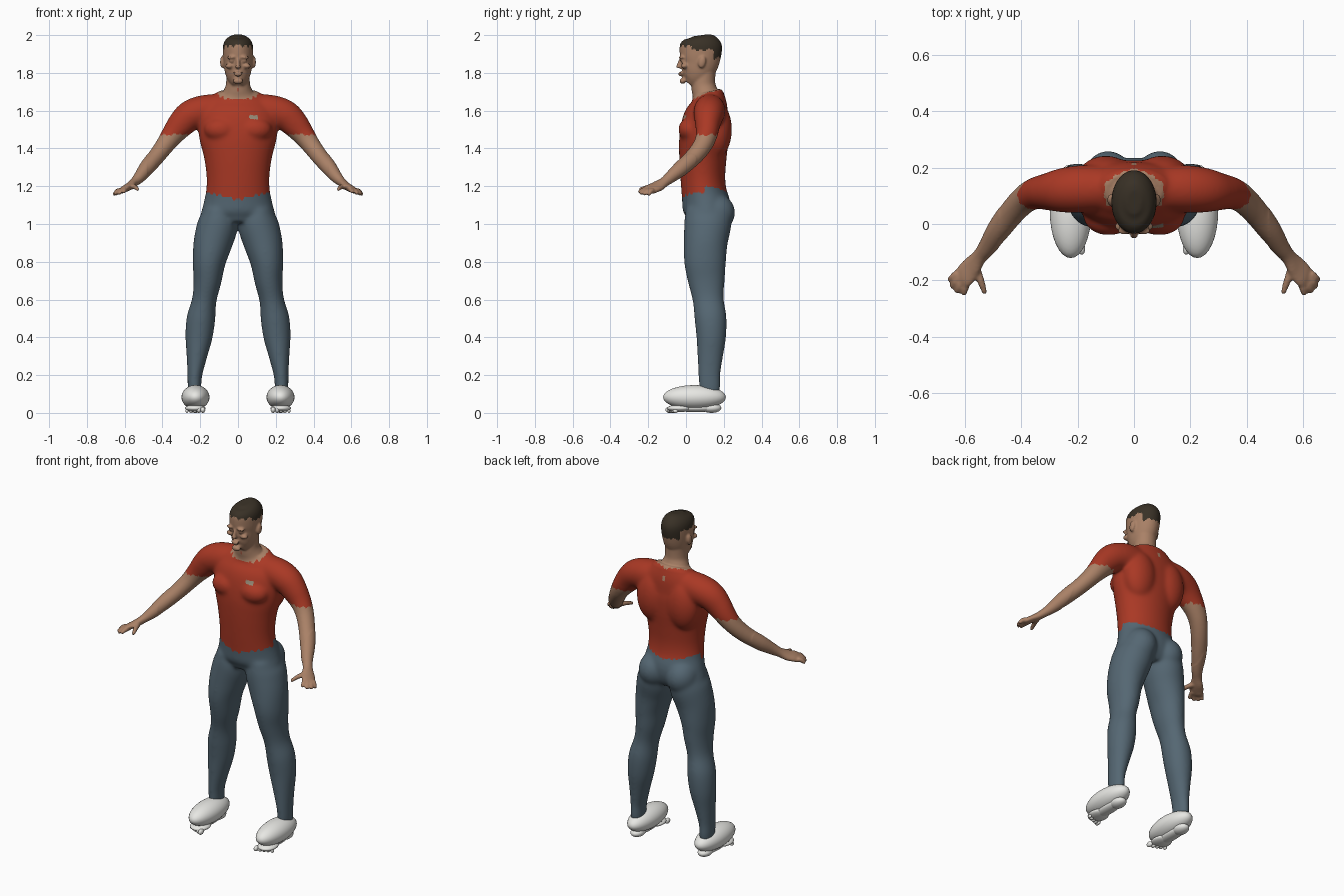
import bpy, bmesh
from math import sin, cos, pi
from mathutils import Vector, Matrix

cube = bpy.data.objects.get("Cube")
if cube:
    bpy.data.objects.remove(cube, do_unlink=True)


def material(name, rgb):
    m = bpy.data.materials.new(name)
    m.use_nodes = True
    m.diffuse_color = (*rgb, 1)
    m.node_tree.nodes["Principled BSDF"].inputs["Base Color"].default_value = (*rgb, 1)
    return m


MATS = {
    "skin": material("skin", (0.40, 0.22, 0.135)),
    "shirt": material("red cloth", (0.40, 0.04, 0.018)),
    "trousers": material("slate cloth", (0.09, 0.135, 0.17)),
    "hair": material("dark hair", (0.04, 0.03, 0.019)),
    "chest_badge": material("badge grey", (0.30, 0.25, 0.18)),
}
WHITE = material("shoe white", (0.80, 0.80, 0.77))


def ellipsoid(bm, centre, radii, tilt=0.0):
    mat = Matrix.Translation(centre) @ Matrix.Rotation(tilt, 4, 'X') @ Matrix.Diagonal((*radii, 1))
    bmesh.ops.create_uvsphere(bm, u_segments=32, v_segments=20, radius=1, matrix=mat)


def loft(bm, rings, steps=5, sides=32):
    """Closed tube through rings of (x, y, z, radius across, radius in depth)."""
    p = [Vector(r) for r in rings]
    p = [p[0] * 2 - p[1]] + p + [p[-1] * 2 - p[-2]]
    line = []
    for a, b, c, d in zip(p, p[1:], p[2:], p[3:]):
        for i in range(steps):
            t = i / steps
            line.append(b + (c - a) * (t / 2) + (a * 2 - b * 5 + c * 4 - d) * (t * t / 2)
                        + (b * 3 - a - c * 3 + d) * (t ** 3 / 2))
    line.append(p[-2])
    loops = []
    for i, q in enumerate(line):
        ahead, behind = line[min(i + 1, len(line) - 1)], line[max(i - 1, 0)]
        tangent = Vector((ahead - behind)[:3]).normalized()
        u = Vector((0, 1, 0)).cross(tangent).normalized()
        v = tangent.cross(u)
        angles = [2 * pi * k / sides for k in range(sides)]
        loops.append([bm.verts.new(Vector(q[:3]) + u * (q[3] * cos(a)) + v * (q[4] * sin(a)))
                      for a in angles])
    for low, high in zip(loops, loops[1:]):
        for k in range(sides):
            n = (k + 1) % sides
            bm.faces.new((low[k], low[n], high[n], high[k]))
    bm.faces.new(loops[0])
    bm.faces.new(loops[-1])


def upright(rows):
    """Rows of (height, left edge, right edge, front, back) as loft rings."""
    return [((l + r) / 2, (f + b) / 2, z, abs(r - l) / 2, (b - f) / 2) for z, l, r, f, b in rows]


def centred(rows):
    return upright([(z, -w, w, f, b) for z, w, f, b in rows])


def finish(bm, name):
    bmesh.ops.recalc_face_normals(bm, faces=bm.faces)
    mesh = bpy.data.meshes.new(name)
    bm.to_mesh(mesh)
    bm.free()
    ob = bpy.data.objects.new(name, mesh)
    bpy.context.collection.objects.link(ob)
    mesh.polygons.foreach_set("use_smooth", [True] * len(mesh.polygons))
    return ob


# Torso, neck and head
bm = bmesh.new()
loft(bm, centred([
    (1.00, .12, .01, .20), (1.05, .19, -.01, .23), (1.10, .185, -.02, .235),
    (1.17, .170, -.024, .215), (1.25, .167, -.030, .208), (1.35, .180, -.036, .215),
    (1.45, .205, -.036, .225), (1.55, .215, -.018, .228), (1.62, .195, .02, .222),
    (1.67, .15, .04, .207), (1.70, .10, .05, .185)]))
loft(bm, centred([
    (1.64, .11, .04, .18), (1.69, .085, .033, .17), (1.73, .066, .028, .157),
    (1.77, .062, .03, .155), (1.85, .06, .05, .16)]))
loft(bm, centred([
    (1.742, .028, -.018, .05), (1.765, .052, -.030, .10), (1.80, .068, -.030, .14),
    (1.85, .076, -.029, .172), (1.90, .080, -.034, .187), (1.95, .078, -.031, .19),
    (1.982, .060, -.006, .165), (1.999, .026, .035, .12)]))

# Nose, lips and chin
loft(bm, [(0, -.024, 1.875, .009, .010), (0, -.034, 1.85, .010, .012), (0, -.040, 1.825, .016, .014)])
for height, width in ((1.800, .026), (1.789, .023)):
    ellipsoid(bm, (0, -.030, height), (width, .011, .006))
ellipsoid(bm, (0, -.018, 1.757), (.028, .016, .016))

for s in (1, -1):
    # Brow, eyelid, cheek and ear
    ellipsoid(bm, (s * .034, -.024, 1.882), (.026, .014, .008))
    ellipsoid(bm, (s * .033, -.018, 1.862), (.015, .012, .007))
    ellipsoid(bm, (s * .046, -.008, 1.836), (.022, .018, .014))
    ellipsoid(bm, (s * .083, .085, 1.857), (.012, .020, .033), -.2)
    # Chest, back and seat muscles
    ellipsoid(bm, (s * .09, .025, 1.50), (.09, .066, .065))
    ellipsoid(bm, (s * .10, .165, 1.50), (.10, .078, .15))
    ellipsoid(bm, (s * .092, .160, 1.06), (.09, .100, .10))
    # Arm from shoulder to palm
    arm = [
        (.08, .125, 1.60, .09, .08), (.18, .125, 1.597, .086, .085), (.25, .12, 1.575, .082, .08),
        (.30, .115, 1.53, .074, .068), (.345, .11, 1.475, .061, .058), (.385, .09, 1.42, .051, .052),
        (.43, .045, 1.36, .046, .048), (.48, -.02, 1.30, .042, .043), (.52, -.08, 1.25, .032, .033),
        (.548, -.115, 1.222, .024, .028), (.575, -.15, 1.20, .021, .038),
        (.602, -.185, 1.185, .018, .041), (.616, -.203, 1.176, .013, .035)]
    loft(bm, [(s * x, y, z, a, b) for x, y, z, a, b in arm])
    # Fingers and thumb
    digits = [
        ((.592, -.20, 1.183), (.606, -.252, 1.168)), ((.608, -.20, 1.180), (.632, -.243, 1.160)),
        ((.622, -.19, 1.178), (.649, -.224, 1.156)), ((.628, -.176, 1.178), (.657, -.20, 1.154)),
        ((.560, -.155, 1.198), (.529, -.248, 1.182))]
    for base, tip in digits:
        a, b = Vector(base), Vector(tip)
        rows = [(a, .014), ((a + b) / 2 + Vector((0, 0, .005)), .013), (b, .009)]
        loft(bm, [(s * q.x, q.y, q.z, r, r) for q, r in rows], sides=16)
    # Leg from hip to ankle
    leg = [
        (1.08, .02, .185, .0, .235), (1.00, .0, .214, -.01, .24), (.90, .03, .236, -.012, .22),
        (.80, .065, .241, -.010, .212), (.70, .087, .236, .01, .206), (.60, .113, .243, .035, .20),
        (.50, .120, .272, .045, .215), (.40, .135, .279, .055, .212), (.30, .163, .273, .06, .196),
        (.20, .189, .268, .065, .182), (.14, .194, .267, .068, .182), (.08, .197, .262, .075, .175)]
    loft(bm, upright([(z, s * i, s * o, f, b) for z, i, o, f, b in leg]))

# Fuse everything into one skin, then soften the cloth areas most
body = finish(bm, "body")
remesh = body.modifiers.new("fuse", 'REMESH')
remesh.mode = 'VOXEL'
remesh.voxel_size = .006
bpy.context.view_layer.objects.active = body
body.select_set(True)
bpy.ops.object.modifier_apply(modifier=remesh.name)

bm = bmesh.new()
bm.from_mesh(body.data)
cloth = [v for v in bm.verts if v.co.z < 1.69 and abs(v.co.x) < .48]
for rounds, verts in ((2, bm.verts[:]), (22, cloth)):
    for _ in range(rounds):
        bmesh.ops.smooth_vert(bm, verts=verts, factor=.5,
                              use_axis_x=True, use_axis_y=True, use_axis_z=True)


def region(c):
    """Which garment covers a point of the body."""
    x, y, z = abs(c.x), c.y, c.z
    jag = .004 * (sin(x * 210) + sin(y * 170 + x * 90))
    if z > 1.72:
        hairline = 1.943 - (.065 if y > .145 else .02 if y > .03 else 0)
        return "hair" if z > hairline + jag else "skin"
    if z < 1.13 + .22 * x + (.03 if y > .1 else 0) + jag and x < .32:
        return "trousers"
    if x > .24 and z < 1.473 + jag:
        return "skin"
    if z > 1.66 and (x / .105) ** 2 + ((y - .11) / .082) ** 2 < 1 + jag * 25:
        return "skin"
    if x < .008 and y > .15 and 1.635 < z < 1.66:
        return "skin"
    if .06 < c.x < .105 and y < .05 and 1.555 < z < 1.577:
        return "chest_badge"
    return "shirt"


names = list(MATS)
for f in bm.faces:
    f.material_index = names.index(region(f.calc_center_median()))
    f.smooth = True
bm.to_mesh(body.data)
bm.free()
for m in MATS.values():
    body.data.materials.append(m)

# Split the garments into their own objects
bpy.ops.object.mode_set(mode='EDIT')
bpy.ops.mesh.select_all(action='SELECT')
bpy.ops.mesh.separate(type='MATERIAL')
bpy.ops.object.mode_set(mode='OBJECT')
for ob in list(bpy.context.collection.objects):
    if ob.type == 'MESH' and ob.name.startswith("body") and ob.data.materials:
        used = ob.data.materials[ob.data.polygons[0].material_index]
        ob.name = next(n for n, m in MATS.items() if m == used)

# Rounded shoes with a flat sole and toes
for s, side in ((1, "left"), (-1, "right")):
    bm = bmesh.new()
    ellipsoid(bm, (s * .225, .045, .083), (.074, .166, .064))
    ellipsoid(bm, (s * .226, -.035, .024), (.054, .065, .020))
    ellipsoid(bm, (s * .226, .05, .026), (.038, .12, .022))
    ellipsoid(bm, (s * .225, .135, .026), (.038, .052, .026))
    for i in range(5):
        r = .016 - .0015 * i
        ellipsoid(bm, (s * (.186 + .021 * i), -.088 + .008 * i, r), (r * .8, r * 1.3, r))
    finish(bm, side + "_shoe").data.materials.append(WHITE)
